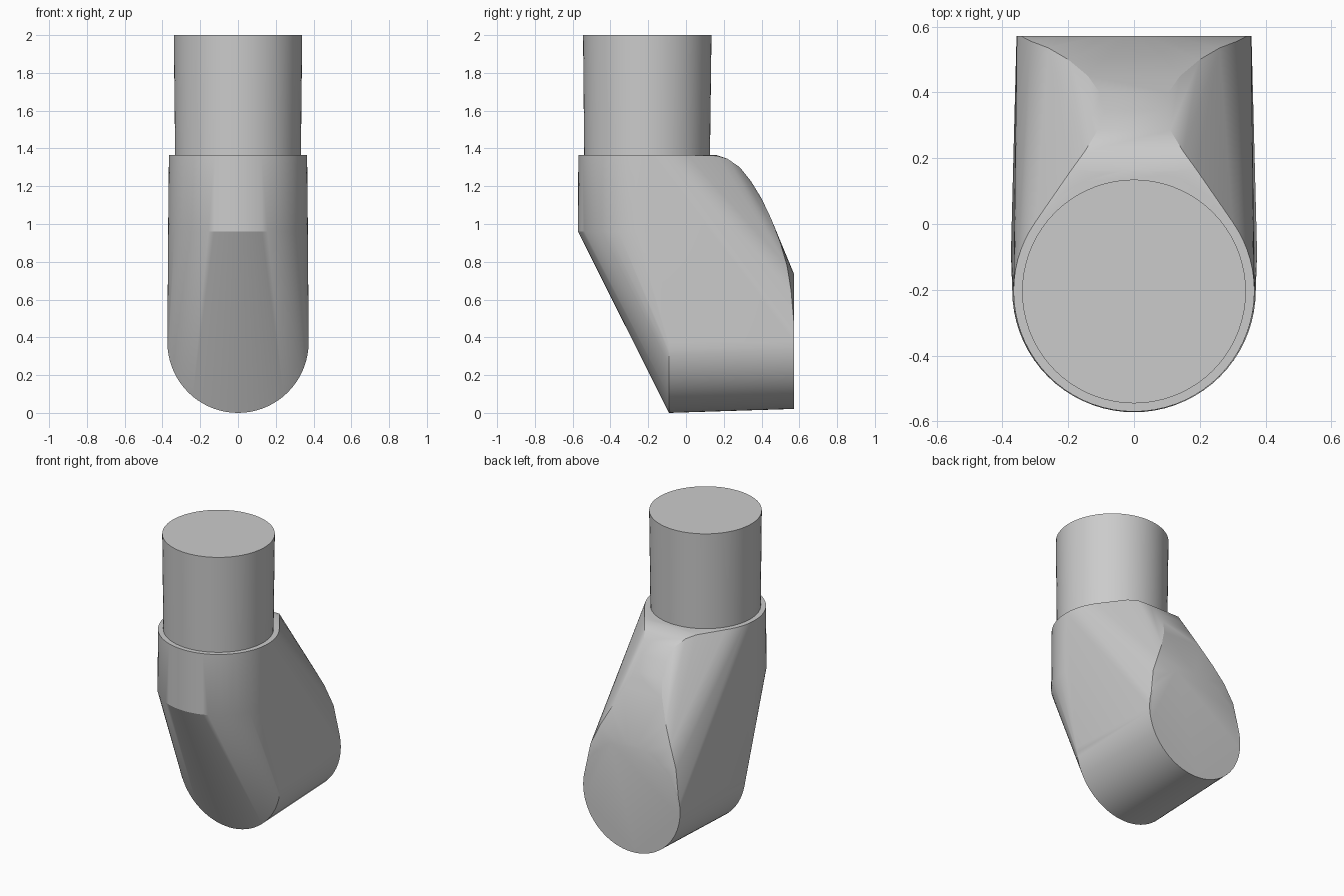
import bpy, bmesh
from math import cos, sin, pi

if "Cube" in bpy.data.objects:
    bpy.data.objects.remove(bpy.data.objects["Cube"])

N = 72


def ring_z(r, cy, z):
    """Horizontal circle of points."""
    return [(r * cos(2 * pi * i / N), cy + r * sin(2 * pi * i / N), z) for i in range(N)]


def ring_y(r, y, cz):
    """Upright circle of points facing along y."""
    return [(r * cos(2 * pi * i / N), y, cz + r * sin(2 * pi * i / N)) for i in range(N)]


def hull_object(name, points, angle):
    bm = bmesh.new()
    for p in points:
        bm.verts.new(p)
    res = bmesh.ops.convex_hull(bm, input=bm.verts[:])
    loose = [v for v in bm.verts if not v.link_faces]
    bmesh.ops.delete(bm, geom=loose, context='VERTS')
    bmesh.ops.dissolve_limit(bm, angle_limit=0.005, verts=bm.verts[:], edges=bm.edges[:])
    bmesh.ops.recalc_face_normals(bm, faces=bm.faces[:])
    me = bpy.data.meshes.new(name)
    bm.to_mesh(me)
    bm.free()
    ob = bpy.data.objects.new(name, me)
    bpy.context.collection.objects.link(ob)
    bpy.ops.object.select_all(action='DESELECT')
    ob.select_set(True)
    bpy.context.view_layer.objects.active = ob
    bpy.ops.object.shade_smooth_by_angle(angle=angle)
    return ob


# elbow body: vertical collar blended into a horizontal barrel
points = ring_z(0.366, -0.204, 1.365) + ring_z(0.37, -0.202, 0.96)
points += ring_y(0.374, -0.09, 0.374) + ring_y(0.357, 0.572, 0.378)

# rounded saddle over the back of the elbow: y, z, half width
saddle = [(0.165, 1.361, 0.19), (0.22, 1.345, 0.15), (0.285, 1.30, 0.11),
          (0.345, 1.225, 0.09), (0.40, 1.135, 0.105), (0.45, 1.03, 0.14),
          (0.50, 0.90, 0.20), (0.535, 0.78, 0.26), (0.556, 0.65, 0.315)]
for y, z, w in saddle:
    points += [(w, y, z), (-w, y, z)]
hull_object("elbow_body", points, 0.4)

# straight neck
hull_object("neck", ring_z(0.333, -0.206, 1.36) + ring_z(0.34, -0.205, 2.0), 0.6)
